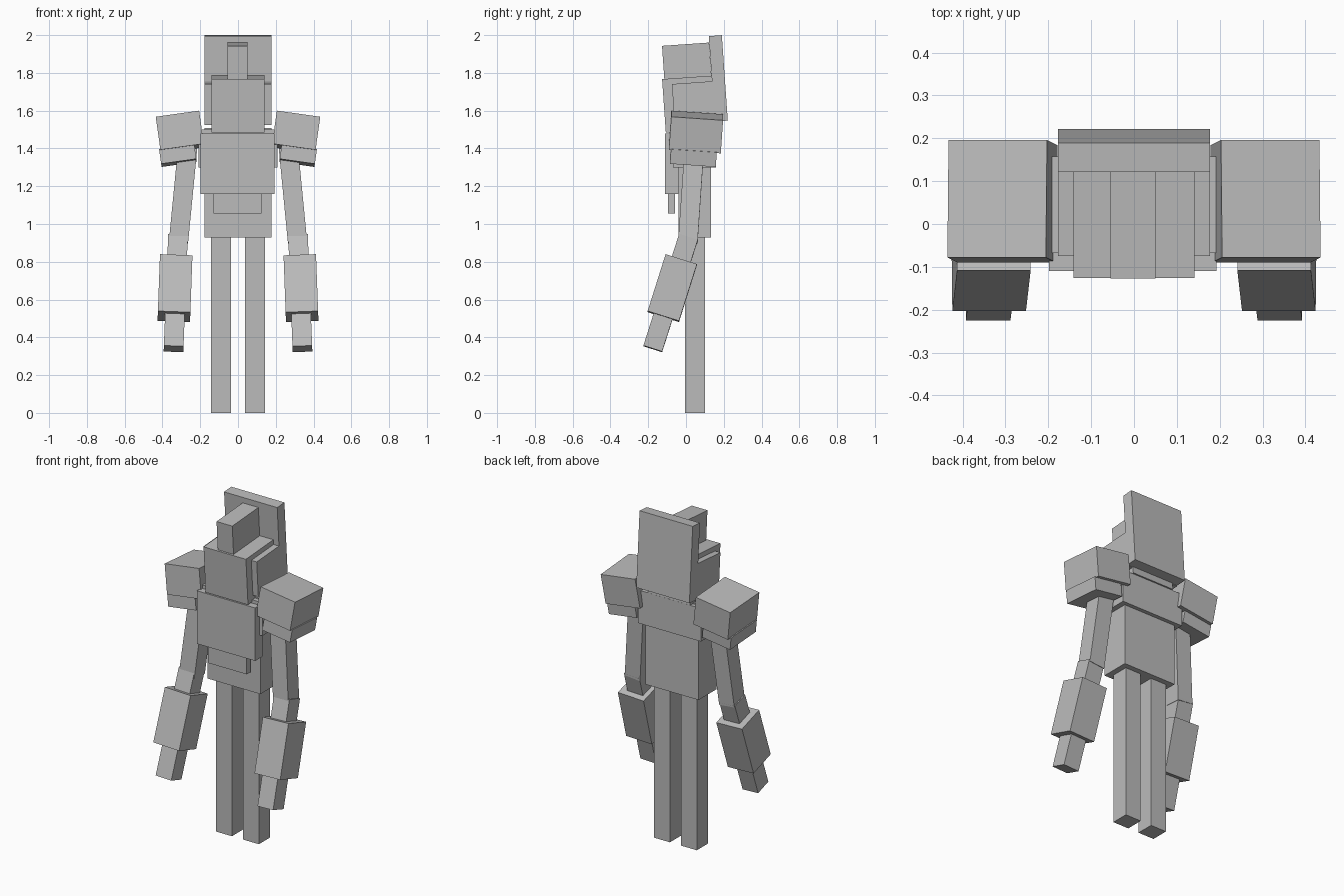
import bpy
from math import radians, asin, atan2
from mathutils import Vector

cube = bpy.data.objects.get("Cube")
if cube:
    bpy.data.objects.remove(cube, do_unlink=True)

grey = bpy.data.materials.new("plain_grey")
grey.use_nodes = True
GREY = (0.5, 0.5, 0.5, 1)
grey.diffuse_color = GREY
grey.node_tree.nodes["Principled BSDF"].inputs["Base Color"].default_value = GREY


def box(name, center, size, tilt=0, roll=0):
    """Box with a pitch about x and a roll about y, in degrees."""
    bpy.ops.mesh.primitive_cube_add(size=1, location=center)
    ob = bpy.context.object
    ob.name = name
    ob.scale = size
    ob.rotation_euler = (radians(tilt), radians(roll), 0)
    ob.data.materials.append(grey)
    return ob


def bar(name, top, bottom, width, depth):
    """Box stretched between two end points."""
    a, b = Vector(top), Vector(bottom)
    d = (a - b).normalized()
    ob = box(name, (a + b) / 2, (width, depth, (a - b).length))
    ob.rotation_euler = (asin(-d.y), atan2(d.x, d.z), 0)


# Trunk
box("torso", (0, 0.047, 1.218), (0.355, 0.173, 0.578))
box("chest_band", (0, 0.045, 1.4), (0.42, 0.225, 0.2))
box("chest_plate", (-0.003, -0.075, 1.32), (0.39, 0.07, 0.32))
box("belt_flap", (-0.003, -0.077, 1.12), (0.255, 0.035, 0.13))

# Head, nodding slightly forward
NOD = 4
box("head", (0, 0.04, 1.64), (0.355, 0.215, 0.217), NOD)
box("face_block", (0, 0.018, 1.635), (0.283, 0.27, 0.283), NOD)
box("crest", (-0.002, 0.004, 1.862), (0.105, 0.25, 0.18), NOD)
box("back_plate", (0, 0.171, 1.771), (0.355, 0.069, 0.453), NOD)

# Limbs on both sides
for side, s in (("left", 1), ("right", -1)):
    box(side + "_leg", (s * 0.09, 0.048, 0.47), (0.106, 0.106, 0.94))
    box(side + "_shoulder", (s * 0.307, 0.053, 1.487), (0.232, 0.275, 0.177), -4, s * 8)
    box(side + "_shoulder_trim", (s * 0.318, 0.039, 1.362), (0.188, 0.243, 0.078), -4, s * 8)
    bar(side + "_upper_arm", (s * 0.267, 0.044, 1.4), (s * 0.315, 0.01, 0.905), 0.102, 0.103)
    bar(side + "_forearm", (s * 0.318, 0.013, 0.93), (s * 0.341, -0.176, 0.339), 0.104, 0.104)
    bar(side + "_gauntlet", (s * 0.328, -0.025, 0.811), (s * 0.339, -0.12, 0.51), 0.172, 0.174)
